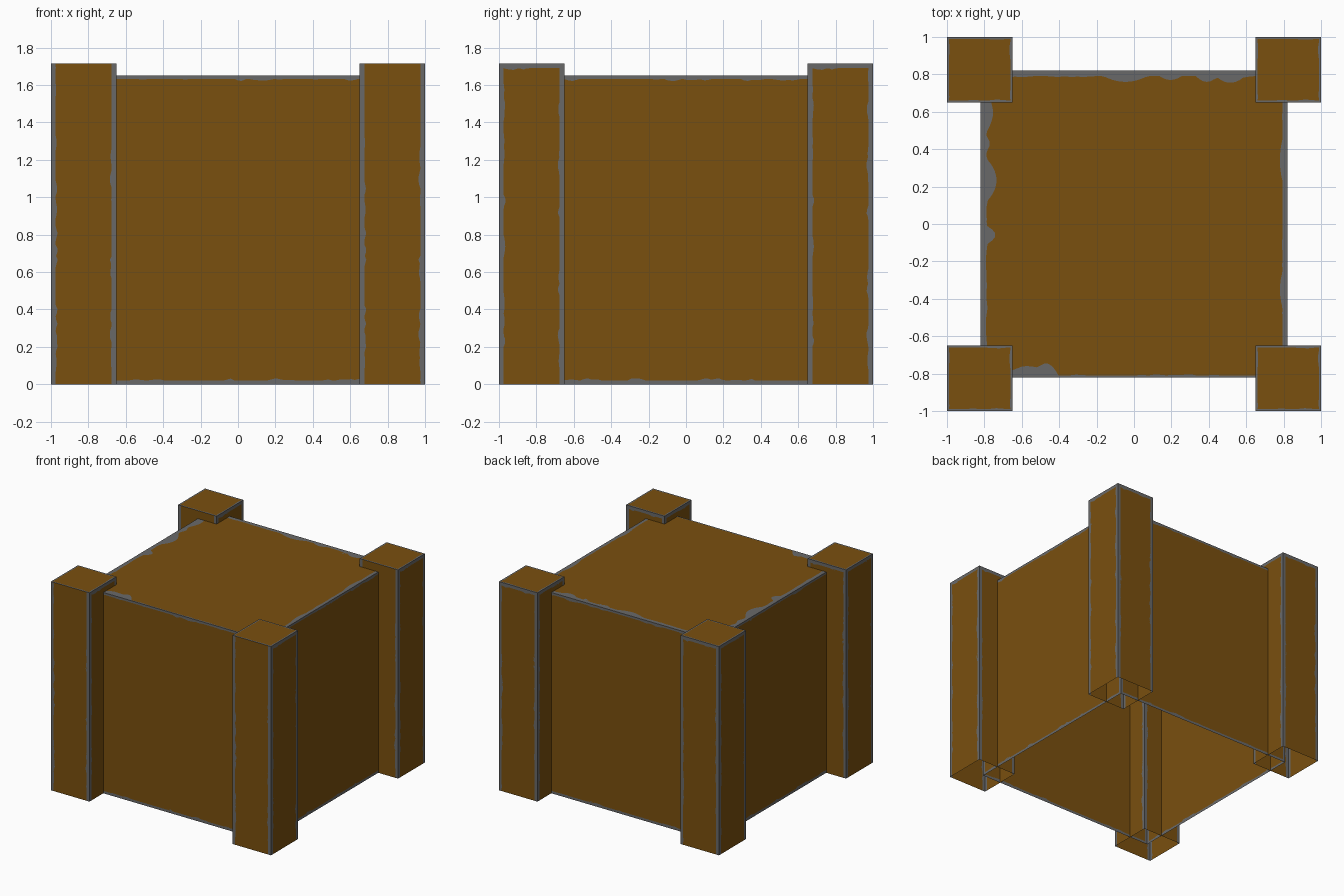
import bpy, bmesh, math, random
from mathutils import Vector

if "Cube" in bpy.data.objects:
    bpy.data.objects.remove(bpy.data.objects["Cube"])

random.seed(4)


def material(name, col):
    m = bpy.data.materials.new(name)
    m.diffuse_color = (*col, 1)
    m.use_nodes = True
    m.node_tree.nodes["Principled BSDF"].inputs["Base Color"].default_value = m.diffuse_color
    return m


BROWN = material("rust brown", (0.195, 0.080, 0.0045))
GREY = material("worn grey", (0.141, 0.141, 0.141))
Z = Vector((0, 0, 1))


def wear(margin, length, rough, bumps):
    """Border depth along one side: small random chips plus chosen big chips."""
    chips = [(random.uniform(0, length), random.uniform(.02, .05),
              random.uniform(.2, 1) * rough) for _ in range(int(length * 9))]

    def depth(s):
        d = margin
        for c, half, h in chips + list(bumps):
            d = max(d, margin + h * (1 - ((s - c) / half) ** 2))
        return d
    return depth


def panel(bm, centre, n, w, h, margins, rough=0.012, bumps=None):
    """Rectangle facing n: brown middle inside a ragged grey border (left, bottom, right, top)."""
    bumps = bumps or {}
    v = Z if abs(n.z) < .5 else Vector((0, 1, 0))
    u = v.cross(n)
    o = centre - u * w / 2 - v * h / 2
    l, b, r, t = [max(m, 0.001) for m in margins]
    outer_c = [(0, 0), (w, 0), (w, h), (0, h)]
    inner_c = [(l, b), (w - r, b), (w - r, h - t), (l, h - t)]
    inward = [(0, 1), (-1, 0), (0, -1), (1, 0)]
    side_margin = [b, r, t, l]
    outer, inner = [], []
    for k in range(4):
        length = w if k % 2 == 0 else h
        m = side_margin[k]
        depth = wear(m, length, rough if m > .005 else 0, bumps.get(k, ()))
        steps = max(8, int(length / 0.02))
        a0, a1 = outer_c[k], outer_c[(k + 1) % 4]
        i0, i1 = inner_c[k], inner_c[(k + 1) % 4]
        for i in range(steps):
            f = i / steps
            extra = (depth(f * length) - m) * min(1, 8 * f, 8 * (1 - f))
            p = [a0[j] + (a1[j] - a0[j]) * f for j in (0, 1)]
            q = [i0[j] + (i1[j] - i0[j]) * f + inward[k][j] * extra for j in (0, 1)]
            outer.append(bm.verts.new(o + u * p[0] + v * p[1]))
            inner.append(bm.verts.new(o + u * q[0] + v * q[1]))
    count = len(outer)
    for i in range(count):
        j = (i + 1) % count
        bm.faces.new((outer[i], outer[j], inner[j], inner[i])).material_index = 1
    bm.faces.new(inner).material_index = 0


def open_box(name, size, height, sides, top, top_rough, top_bumps=None):
    """Box without a floor, one bordered panel per side."""
    bm = bmesh.new()
    for n, margins in sides.items():
        n = Vector(n)
        panel(bm, n * size / 2 + Z * height / 2, n, size, height, margins)
    panel(bm, Z * height, Z, size, size, top, top_rough, top_bumps)
    bmesh.ops.triangulate(bm, faces=[f for f in bm.faces if len(f.verts) > 4])
    me = bpy.data.meshes.new(name)
    bm.to_mesh(me)
    bm.free()
    me.materials.append(BROWN)
    me.materials.append(GREY)
    return me


def place(name, mesh, x=0, y=0):
    ob = bpy.data.objects.new(name, mesh)
    ob.location = (x, y, 0)
    bpy.context.collection.objects.link(ob)


FRONT, BACK, LEFT, RIGHT = (0, -1, 0), (0, 1, 0), (-1, 0, 0), (1, 0, 0)

# Crate body, with larger chips around the lid (sides run counter-clockwise from the front)
wall = (.02, .02, .02, .017)
lid_bumps = {0: [(.22, .17, .05), (.33, .07, .065), (.10, .10, .04)],
             1: [(.47, .10, .015), (1.18, .12, .015)],
             2: [(.87, .12, .03), (.62, .06, .02), (.42, .06, .03), (.29, .08, .035)],
             3: [(.57, .12, .055), (.87, .05, .05), (.17, .14, .04), (.37, .04, .02)]}
place("crate_body", open_box("crate_body", 1.64, 1.65,
      {n: wall for n in (FRONT, BACK, LEFT, RIGHT)},
      (.03, .01, .025, .03), .006, lid_bumps))

# Four corner posts sharing one mesh
side = (.025, 0, .025, .025)
post = open_box("corner_post", .35, 1.715,
                {FRONT: (.025, 0, .025, 0), BACK: side, LEFT: side, RIGHT: side},
                (.011, .011, .011, .011), .005)
for yn, y in (("front", -.825), ("back", .825)):
    for xn, x in (("left", -.825), ("right", .825)):
        place(f"{yn}_{xn}_post", post, x, y)
